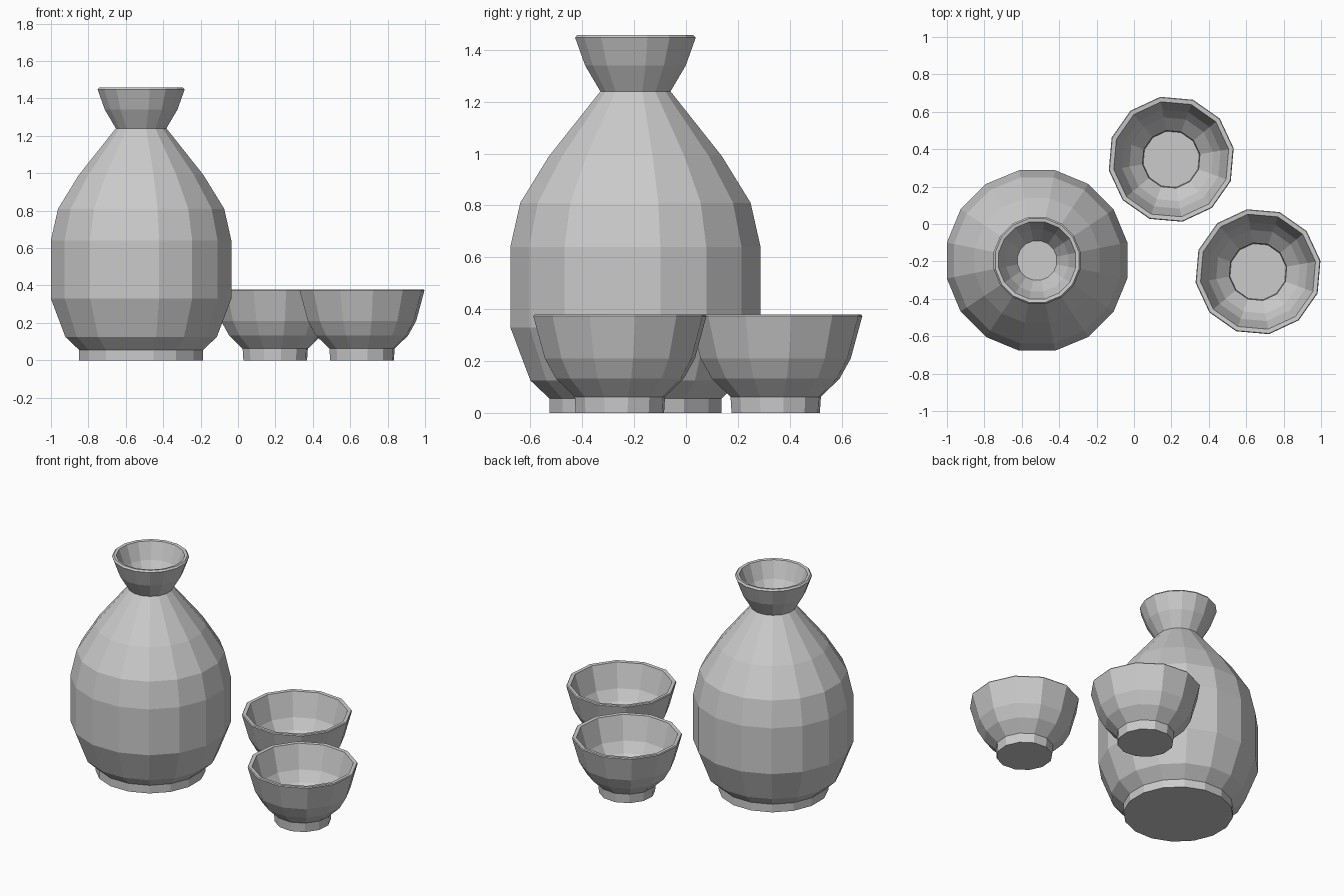
import bpy, bmesh
from math import cos, sin, pi, radians

if "Cube" in bpy.data.objects:
    bpy.data.objects.remove(bpy.data.objects["Cube"])


def lathe(name, profile, sides, turn, location):
    """Spin a (radius, height) profile and cap both ends, leaving flat faces."""
    bm = bmesh.new()
    rings = []
    for r, z in profile:
        rings.append([bm.verts.new((r * cos(turn + 2 * pi * i / sides),
                                    r * sin(turn + 2 * pi * i / sides), z))
                      for i in range(sides)])
    for low, high in zip(rings, rings[1:]):
        for i in range(sides):
            j = (i + 1) % sides
            bm.faces.new((low[i], low[j], high[j], high[i]))
    bm.faces.new(rings[0][::-1])
    bm.faces.new(rings[-1])
    mesh = bpy.data.meshes.new(name)
    bm.to_mesh(mesh)
    bm.free()
    obj = bpy.data.objects.new(name, mesh)
    obj.location = location
    bpy.context.collection.objects.link(obj)
    return obj


# Bottle: foot, belly, shoulder, flared neck, then down inside the mouth
bottle_profile = [
    (0.338, 0.0), (0.338, 0.055), (0.413, 0.125), (0.492, 0.33),
    (0.492, 0.64), (0.453, 0.81), (0.34, 0.99), (0.138, 1.24),
    (0.198, 1.34), (0.237, 1.447), (0.228, 1.458), (0.21, 1.455),
    (0.17, 1.345), (0.107, 1.24),
]
lathe("bottle", bottle_profile, 16, pi / 16, (-0.518, -0.195, 0))

# Cups: foot, bowl, rim, then inner wall and the recessed floor
cup_profile = [
    (0.173, 0.0), (0.177, 0.062), (0.25, 0.132), (0.294, 0.21),
    (0.339, 0.373), (0.335, 0.379), (0.312, 0.377), (0.268, 0.22),
    (0.227, 0.153), (0.156, 0.085), (0.152, 0.03),
]
for name, x, y in (("front_cup", 0.663, -0.255), ("back_cup", 0.199, 0.346)):
    lathe(name, cup_profile, 12, radians(10), (x, y, 0))
